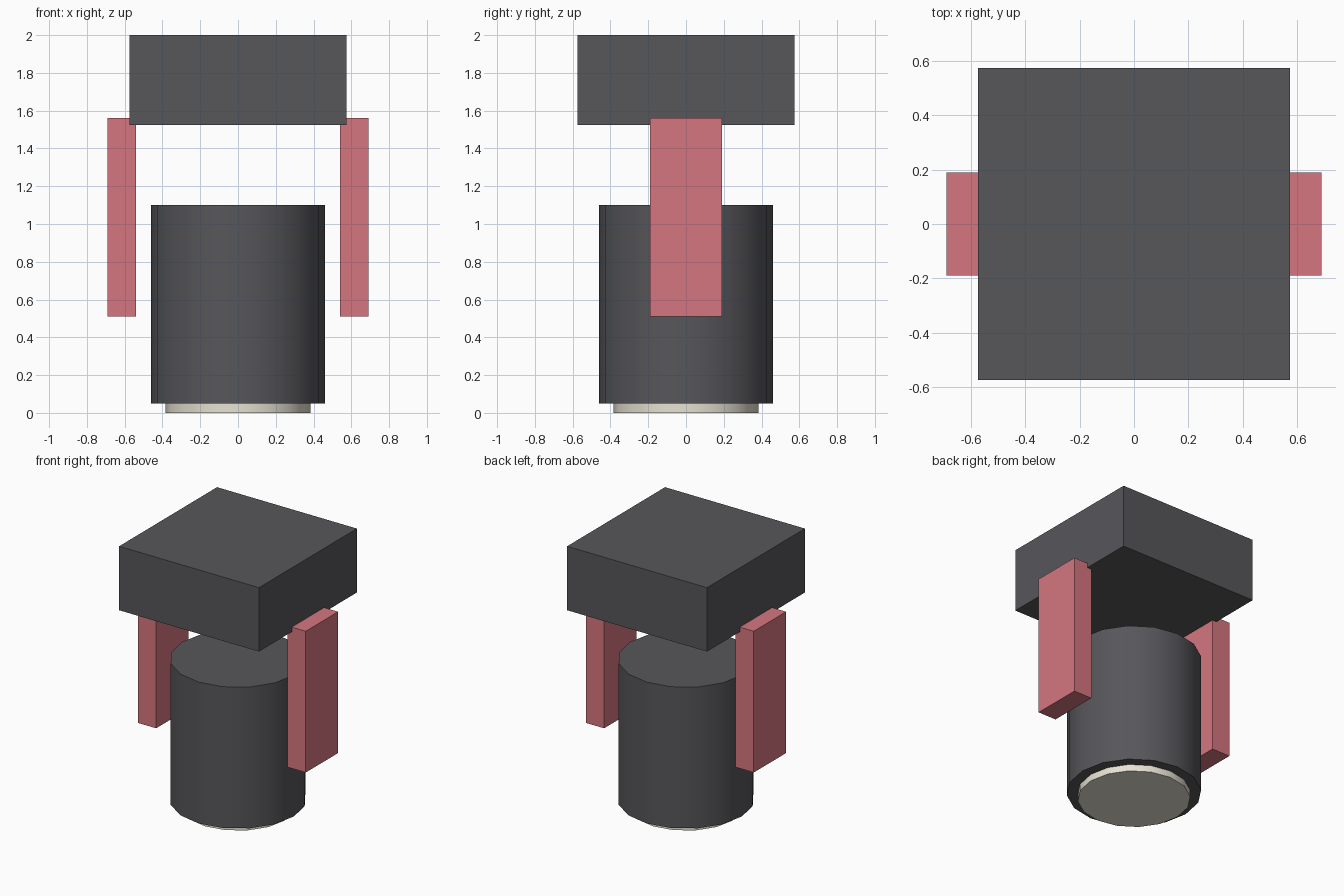
import bpy
import math

if "Cube" in bpy.data.objects:
    bpy.data.objects.remove(bpy.data.objects["Cube"])


def material(name, color):
    mat = bpy.data.materials.new(name)
    mat.diffuse_color = (*color, 1)
    mat.use_nodes = True
    mat.node_tree.nodes["Principled BSDF"].inputs["Base Color"].default_value = mat.diffuse_color
    return mat


dark = material("dark_metal", (0.095, 0.095, 0.105))
red = material("red_bracket", (0.66, 0.18, 0.21))
cream = material("cream_lens", (0.80, 0.76, 0.65))


def box(name, x, y, z, mat):
    """Box from (min, max) ranges on each axis."""
    ranges = (x, y, z)
    bpy.ops.mesh.primitive_cube_add(size=1, location=[(a + b) / 2 for a, b in ranges])
    obj = bpy.context.object
    obj.name = name
    obj.scale = [b - a for a, b in ranges]
    bpy.ops.object.transform_apply(location=False, rotation=False, scale=True)
    obj.data.materials.append(mat)
    return obj


def drum(name, radius, z0, z1, mat):
    """Upright 16-sided cylinder with a corner on the x axis."""
    bpy.ops.mesh.primitive_cylinder_add(
        vertices=16, radius=radius, depth=z1 - z0, location=(0, 0, (z0 + z1) / 2))
    obj = bpy.context.object
    obj.name = name
    obj.data.materials.append(mat)
    bpy.ops.object.shade_smooth_by_angle(angle=math.radians(30))
    return obj


# Ceiling mount block
box("mount_block", (-0.575, 0.575), (-0.575, 0.575), (1.525, 2.0), dark)

# Side brackets, overlapping the mount's lower edges
for side, x in (("left", (-0.69, -0.54)), ("right", (0.54, 0.69))):
    box(side + "_bracket", x, (-0.19, 0.19), (0.51, 1.56), red)

# Lamp housing and the lens protruding from its underside
drum("lamp_housing", 0.46, 0.05, 1.10, dark)
drum("lamp_lens", 0.385, 0.0, 0.10, cream)
